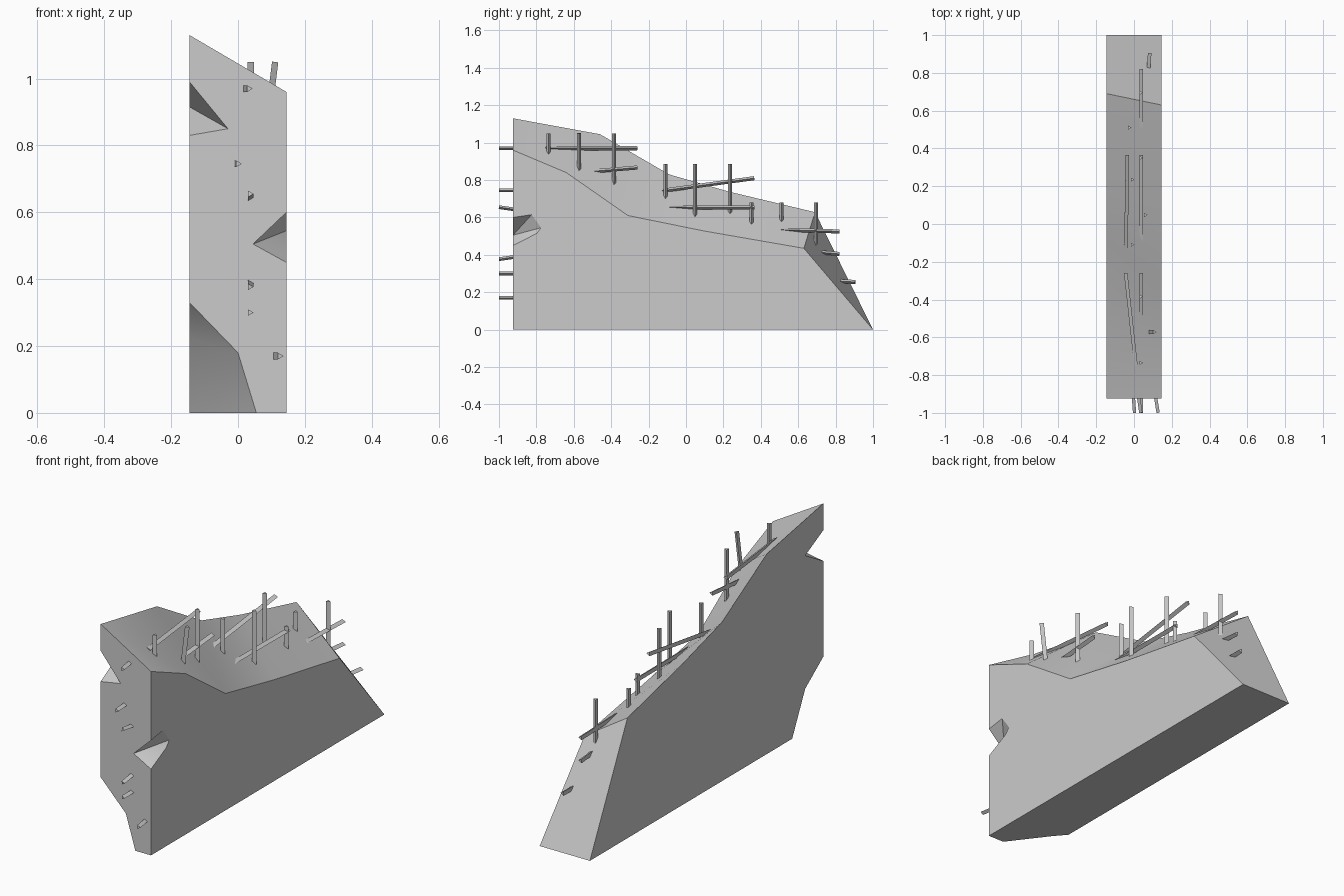
import bpy, bmesh
from mathutils import Vector

if "Cube" in bpy.data.objects:
    bpy.data.objects.remove(bpy.data.objects["Cube"])

W = 0.145      # half thickness of the wall
F = -0.925     # front face position


def make_object(name, bm):
    bmesh.ops.recalc_face_normals(bm, faces=bm.faces[:])
    mesh = bpy.data.meshes.new(name)
    bm.to_mesh(mesh)
    bm.free()
    ob = bpy.data.objects.new(name, mesh)
    bpy.context.collection.objects.link(ob)
    return ob


# Wall slab: broken top edge differs on the left and right sides
left_edge = [(F, 0), (F, 1.13), (-0.46, 1.045), (-0.09, 0.83), (0.23, 0.738), (0.69, 0.628), (1, 0)]
right_edge = [(F, 0), (F, 0.96), (-0.64, 0.84), (-0.31, 0.61), (0.10, 0.527), (0.63, 0.435), (1, 0)]
bm = bmesh.new()
left = [bm.verts.new((-W, y, z)) for y, z in left_edge]
right = [bm.verts.new((W, y, z)) for y, z in right_edge]
bm.faces.new(left)
bm.faces.new(right)
n = len(left)
for i in range(n):
    j = (i + 1) % n
    bm.faces.new((left[i], left[j], right[j], right[i]))
wall = make_object("broken_wall", bm)


# Chips knocked out of the front corners
def chip(name, points):
    b = bmesh.new()
    for p in points:
        b.verts.new(p)
    res = bmesh.ops.convex_hull(b, input=b.verts[:])
    loose = [v for v in b.verts if not v.link_faces]
    bmesh.ops.delete(b, geom=loose, context='VERTS')
    cutter = make_object(name, b)
    cutter.hide_render = True
    bpy.context.view_layer.objects.active = wall
    m = wall.modifiers.new(name, 'BOOLEAN')
    m.operation = 'DIFFERENCE'
    m.solver = 'EXACT'
    m.object = cutter
    bpy.ops.object.modifier_apply(modifier=m.name)
    bpy.data.objects.remove(cutter, do_unlink=True)


O = 0.2        # corner point of each cutter, outside the wall
chip("upper_left_chip", [(-W, F, 0.99), (-0.03, F, 0.85), (-W, F, 0.83), (-W, -0.776, 0.915),
                         (-O, F - 0.06, 0.91)])
chip("right_chip", [(W, F, 0.60), (0.045, F, 0.505), (W, F, 0.45), (W, -0.797, 0.515),
                    (W, -0.775, 0.545), (W, -0.825, 0.615), (O, F - 0.06, 0.53)])
chip("lower_left_chip", [(-W, F, 0.33), (0, F, 0.18), (0.055, F, 0), (-W, -0.776, 0.22),
                         (-W, -0.675, 0), (-O, F - 0.07, 0.33), (-O, F - 0.07, -0.1),
                         (0.085, F, -0.1), (-W, -0.62, -0.1)])

bpy.ops.object.select_all(action='DESELECT')
wall.select_set(True)
bpy.context.view_layer.objects.active = wall
bpy.ops.object.shade_smooth_by_angle(angle=0.52)


# Three-sided reinforcing rods with one ridge pointing to the right
def rod(name, p, q, r=0.0125):
    p, q = Vector(p), Vector(q)
    d = (q - p).normalized()
    side = d.cross(Vector((1, 0, 0))).normalized()
    out = side.cross(d).normalized()
    if out.x < 0:
        out = -out
    b = bmesh.new()
    offs = [out * r, -out * r / 2 + side * r * 0.866, -out * r / 2 - side * r * 0.866]
    ends = [[b.verts.new(c + o) for o in offs] for c in (p, q)]
    for ring in ends:
        b.faces.new(ring)
    for i in range(3):
        j = (i + 1) % 3
        b.faces.new((ends[0][i], ends[0][j], ends[1][j], ends[1][i]))
    make_object(name, b)


# Upright rods: x, y, visible bottom, top
for x, y, z0, z1 in [(0.035, -0.735, 0.95, 1.05), (0.035, -0.385, 0.79, 1.05),
                     (-0.01, -0.11, 0.70, 0.885), (0.06, 0.048, 0.61, 0.885),
                     (-0.01, 0.235, 0.61, 0.885), (0.035, 0.35, 0.57, 0.68),
                     (-0.025, 0.51, 0.58, 0.68), (0.035, 0.695, 0.42, 0.68)]:
    rod("upright_rod", (x, y, z0 - 0.05), (x, y, z1))
rod("upright_rod", (0.078, -0.572, 0.81), (0.108, -0.572, 1.05))

# Lengthwise rods emerging from the broken slope
for p, q in [((0.007, -0.75, 0.97), (-0.047, -0.26, 0.97)),
             ((0.035, -0.52, 0.845), (0.035, -0.26, 0.867)),
             ((-0.046, -0.15, 0.74), (-0.038, 0.365, 0.81)),
             ((0.035, -0.10, 0.655), (0.035, 0.365, 0.653)),
             ((0.035, 0.50, 0.535), (0.035, 0.82, 0.525)),
             ((0.035, 0.64, 0.42), (0.035, 0.82, 0.405)),
             ((0.066, 0.72, 0.265), (0.08, 0.905, 0.255))]:
    rod("slope_rod", p, q)

# Short rod stubs on the front: x, z, tilt in x, tilt in z over their length
for x, z, dx, dz in [(0.033, 0.97, -0.02, 0), (0, 0.745, -0.01, 0), (0.035, 0.655, 0, -0.02),
                     (0.035, 0.377, 0, 0.02), (0.035, 0.30, 0, 0), (0.125, 0.17, -0.023, 0)]:
    rod("front_stub", (x, -1, z), (x + dx, -0.86, z + dz), 0.0115)
